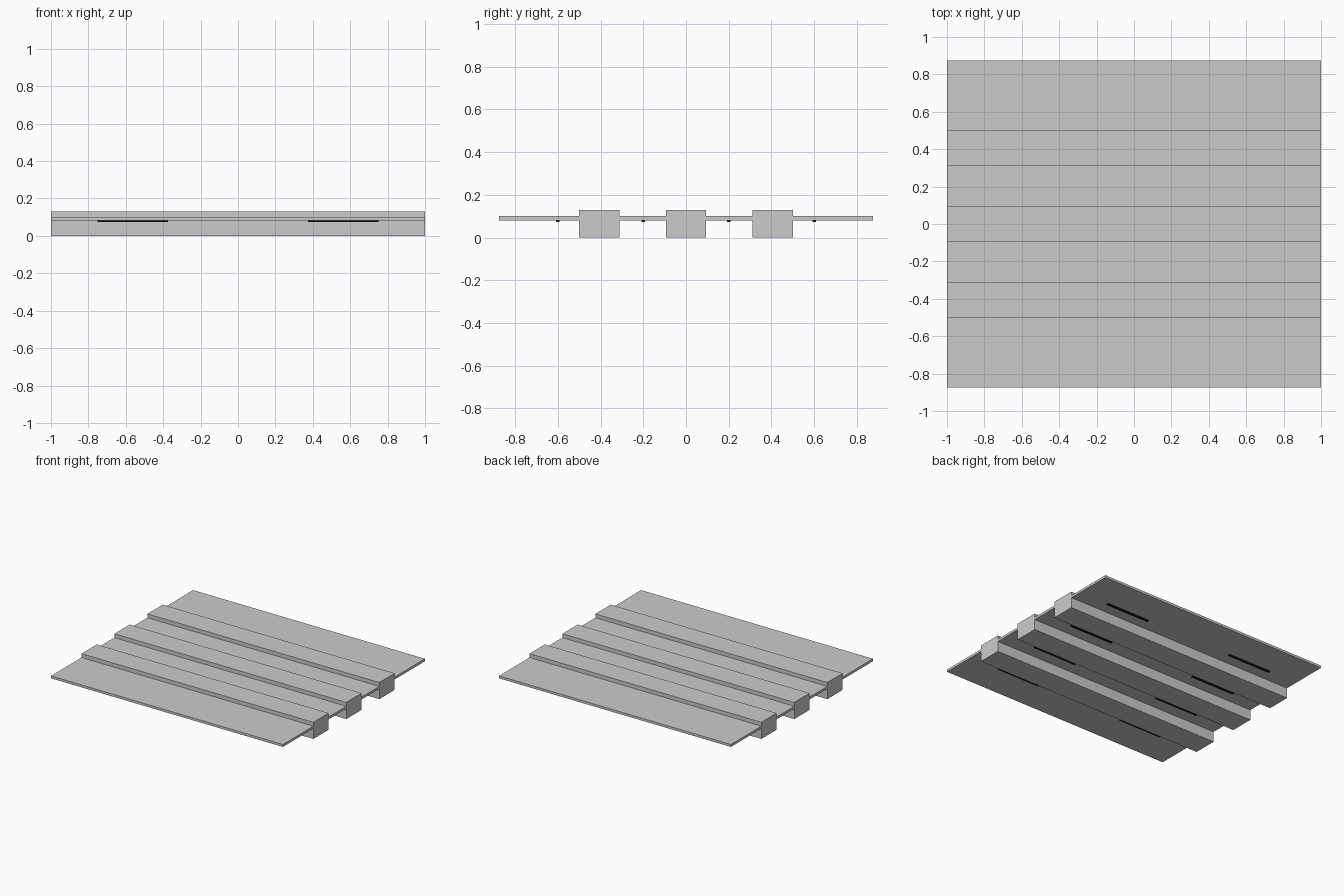
import bpy

if "Cube" in bpy.data.objects:
    bpy.data.objects.remove(bpy.data.objects["Cube"])

dark = bpy.data.materials.new("dark_strip")
dark.diffuse_color = (0.01, 0.01, 0.01, 1)
dark.use_nodes = True
dark.node_tree.nodes["Principled BSDF"].inputs["Base Color"].default_value = dark.diffuse_color


def box(name, x, y, z, mat=None):
    """Box spanning the given (min, max) ranges."""
    bpy.ops.mesh.primitive_cube_add(
        size=1, location=[(a + b) / 2 for a, b in (x, y, z)])
    ob = bpy.context.object
    ob.name = name
    ob.scale = [b - a for a, b in (x, y, z)]
    bpy.ops.object.transform_apply(location=False, rotation=False, scale=True)
    if mat:
        ob.data.materials.append(mat)
    return ob


BEAM_HALF = 0.094
BEAM_Y = (-0.406, 0.0, 0.406)
PLATE_Z = (0.081, 0.1)

# Three full-length beams
for y in BEAM_Y:
    box("beam", (-1, 1), (y - BEAM_HALF, y + BEAM_HALF), (0, 0.13))

# Thin deck panels between and outside the beams
starts = [-0.875] + [y + BEAM_HALF for y in BEAM_Y]
ends = [y - BEAM_HALF for y in BEAM_Y] + [0.875]
for a, b in zip(starts, ends):
    box("deck_panel", (-1, 1), (a, b), PLATE_Z)

# Small dark strips under each panel, mirrored left and right
for y in (-0.6, -0.2, 0.2, 0.6):
    for x in ((-0.75, -0.375), (0.375, 0.75)):
        box("underside_strip", x, (y - 0.009, y + 0.009),
            (0.0735, PLATE_Z[0]), dark)
